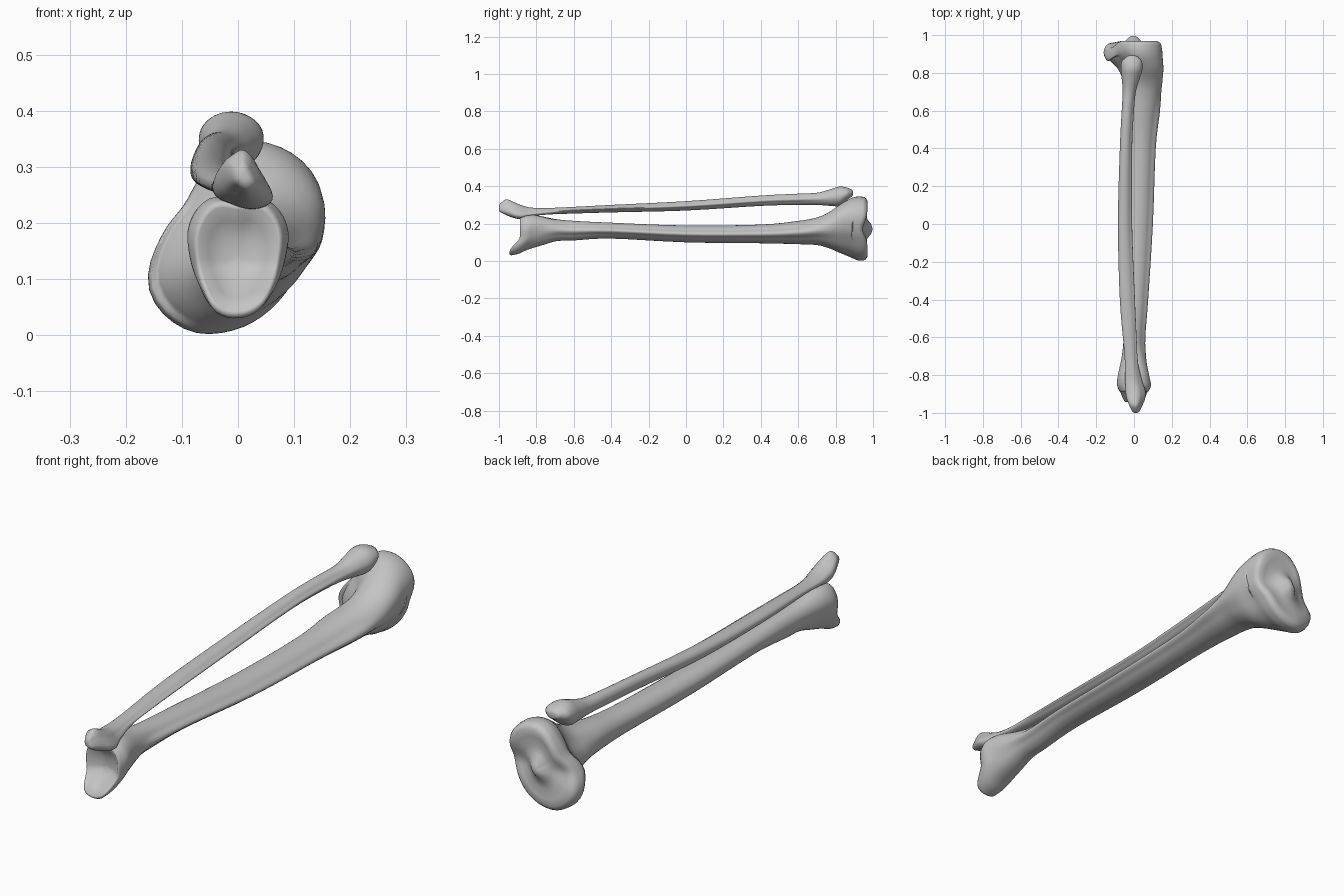
import bpy
import bmesh
import math
from mathutils import Vector

SIDES = 48      # points around each cross-section
STEPS = 4       # smooth rings between two stations
UNIT = 0.01     # stations are given in hundredths

if "Cube" in bpy.data.objects:
    bpy.data.objects.remove(bpy.data.objects["Cube"], do_unlink=True)

bone = bpy.data.materials.new("bone_grey")
bone.use_nodes = True
colour = (0.55, 0.55, 0.55, 1)
bone.diffuse_color = colour
bone.node_tree.nodes["Principled BSDF"].inputs["Base Color"].default_value = colour


def spline(a, b, c, d, t):
    """Catmull-Rom blend from b to c, for numbers or vectors."""
    return (b * 2 + (c - a) * t + (a * 2 - b * 5 + c * 4 - d) * (t * t)
            + (b * 3 - a - c * 3 + d) * (t * t * t)) * 0.5


def clamp(value):
    return max(0.0, min(1.0, value))


def smooth_step(value):
    value = clamp(value)
    return value * value * (3 - 2 * value)


def outline(radii):
    """Closed outline through evenly spaced radii, fitted to a box of +-1."""
    count = len(radii)
    points = []
    for i in range(SIDES):
        place = i * count / SIDES
        k = int(place)
        near = [radii[(k + j) % count] for j in (-1, 0, 1, 2)]
        radius = spline(*near, place - k)
        angle = 2 * math.pi * i / SIDES
        points.append(Vector((radius * math.cos(angle), radius * math.sin(angle))))
    for axis in (0, 1):
        low = min(p[axis] for p in points)
        high = max(p[axis] for p in points)
        for p in points:
            p[axis] = (2 * p[axis] - low - high) / (high - low)
    return points


def stations_to_rings(stations):
    """Smoothly refine the list of stations along the bone."""
    rows = [Vector(s) * UNIT for s in stations]
    rows = [rows[0]] + rows + [rows[-1]]
    fine = []
    for i in range(1, len(rows) - 2):
        for step in range(STEPS):
            fine.append(spline(*rows[i - 1:i + 3], step / STEPS))
    fine.append(rows[-1])
    return fine


def section(row, shapes):
    """Cross-section at one station, blended from end to shaft to end."""
    y, left, right, low, high = row
    front, shaft, back = shapes
    front_mix = smooth_step((-y - 0.6) / 0.22)
    back_mix = smooth_step((y - 0.55) / 0.3)
    ring = []
    for f, s, b in zip(front, shaft, back):
        p = s.lerp(f, front_mix).lerp(b, back_mix)
        ring.append(Vector(((left + right + p.x * (right - left)) / 2, y,
                            (low + high + p.y * (high - low)) / 2)))
    return ring


def cap_rings(ring, cap):
    """Shrinking rings that close an end; each is a scale and a y offset."""
    centre = sum(ring, Vector((0, 0, 0))) / len(ring)
    return [[centre.lerp(p, scale) + Vector((0, offset, 0)) for p in ring]
            for scale, offset in cap]


def make_bone(name, stations, shapes, front_cap, back_cap, sculpt=None):
    rings = [section(row, shapes) for row in stations_to_rings(stations)]
    front = cap_rings(rings[0], front_cap)
    back = cap_rings(rings[-1], back_cap)
    rings = front[::-1] + rings + back

    bm = bmesh.new()
    loops = [[bm.verts.new(sculpt(p) if sculpt else p) for p in ring] for ring in rings]
    for one, two in zip(loops, loops[1:]):
        for i in range(SIDES):
            j = (i + 1) % SIDES
            bm.faces.new((one[i], one[j], two[j], two[i]))
    bm.faces.new(loops[0])
    bm.faces.new(loops[-1])
    bmesh.ops.recalc_face_normals(bm, faces=bm.faces)
    for face in bm.faces:
        face.smooth = True

    mesh = bpy.data.meshes.new(name)
    bm.to_mesh(mesh)
    bm.free()
    mesh.materials.append(bone)
    obj = bpy.data.objects.new(name, mesh)
    bpy.context.collection.objects.link(obj)
    return obj


def sculpt_shin(p):
    """Pull out the inner ankle spur and press in the knee surface."""
    p = p.copy()
    if p.y < -0.75:
        reach = clamp((-0.75 - p.y) / 0.13)
        p.y -= 0.055 * reach * smooth_step((0.13 - p.z) / 0.08)
    if p.y > 0.9:
        valley = math.exp(-((p.z - 0.17) / 0.05) ** 2)
        p.y -= 0.025 * valley * clamp(abs(p.x) / 0.1) ** 2
        p.y -= 0.015 * clamp((-0.06 - p.x) / 0.08)
    return p


# Cross-section shapes, as radii from +x round towards +z
round_shape = outline([1] * 12)
crest_shape = outline([1.05, .86, .9, 1, 1.07, 1.02, .97, 1.02, 1.07, 1, .9, .86])
knee_shape = outline([.97, 1.12, 1.08, .95, .73, .65, .82, 1.1, 1.1, .97, .87, .84])
ankle_shape = outline([.95, 1.12, 1.13, .97, 1.14, 1.12, .97, .92, 1, .97, .95, .9])
spur_shape = outline([.9, .78, .87, 1, .95, 1, .95, .9, .8, .9, 1.1, 1.2])

# Large bone: y, then x and z limits of each station
shin_stations = [
    (-88, -8, 8, 3, 24), (-85, -9, 9, 4, 24.5), (-80, -8.5, 8, 7, 24.5),
    (-70, -6.5, 6.5, 10.5, 22.5), (-60, -5.5, 6, 11, 21.5), (-40, -5, 7.5, 12, 20.5),
    (0, -4, 10, 10, 19), (40, -3, 11.5, 9.5, 19.5), (60, -4, 13.8, 9, 21.5),
    (70, -5, 14.7, 8.5, 23.5), (76, -6, 15.3, 7, 26), (82, -8.5, 15.6, 4.5, 30),
    (88, -14, 15.2, 2, 33.5), (92, -16, 15, 0.3, 34.5), (95, -15.6, 14.6, 0.3, 34.3),
]
make_bone("shin_bone", shin_stations, (ankle_shape, crest_shape, knee_shape),
          [(.95, -.008), (.88, -.008), (.65, .01), (.35, .02), (.1, .022)],
          [(.96, .012), (.88, .02), (.72, .018), (.5, .013), (.3, .02),
           (.15, .04), (.05, .046)],
          sculpt_shin)

# Slender outer bone
outer_stations = [
    (-99, -1, 3, 26, 31), (-96, -2.5, 4.5, 24.5, 33), (-92, -4, 6, 23, 31.5),
    (-88, -4.5, 6, 22.5, 29.8), (-82, -4.7, 4, 24, 28.5), (-70, -5, 2, 25, 28.5),
    (-40, -7.5, .5, 26, 30), (0, -8.5, -1, 27, 32), (40, -7.5, -1, 29.5, 35),
    (60, -6.5, 0, 30, 36), (70, -6, 1, 30, 36.5), (77, -6.5, 3, 29.5, 38.3),
    (82, -7, 4.5, 29.5, 39.8), (86, -6.5, 4.2, 32.5, 39.3), (88, -4.5, 2.5, 34, 38.5),
]
make_bone("outer_leg_bone", outer_stations, (spur_shape, crest_shape, round_shape),
          [(.75, -.007), (.4, -.01), (.1, -.01)],
          [(.8, .008), (.4, .012), (.1, .012)])
